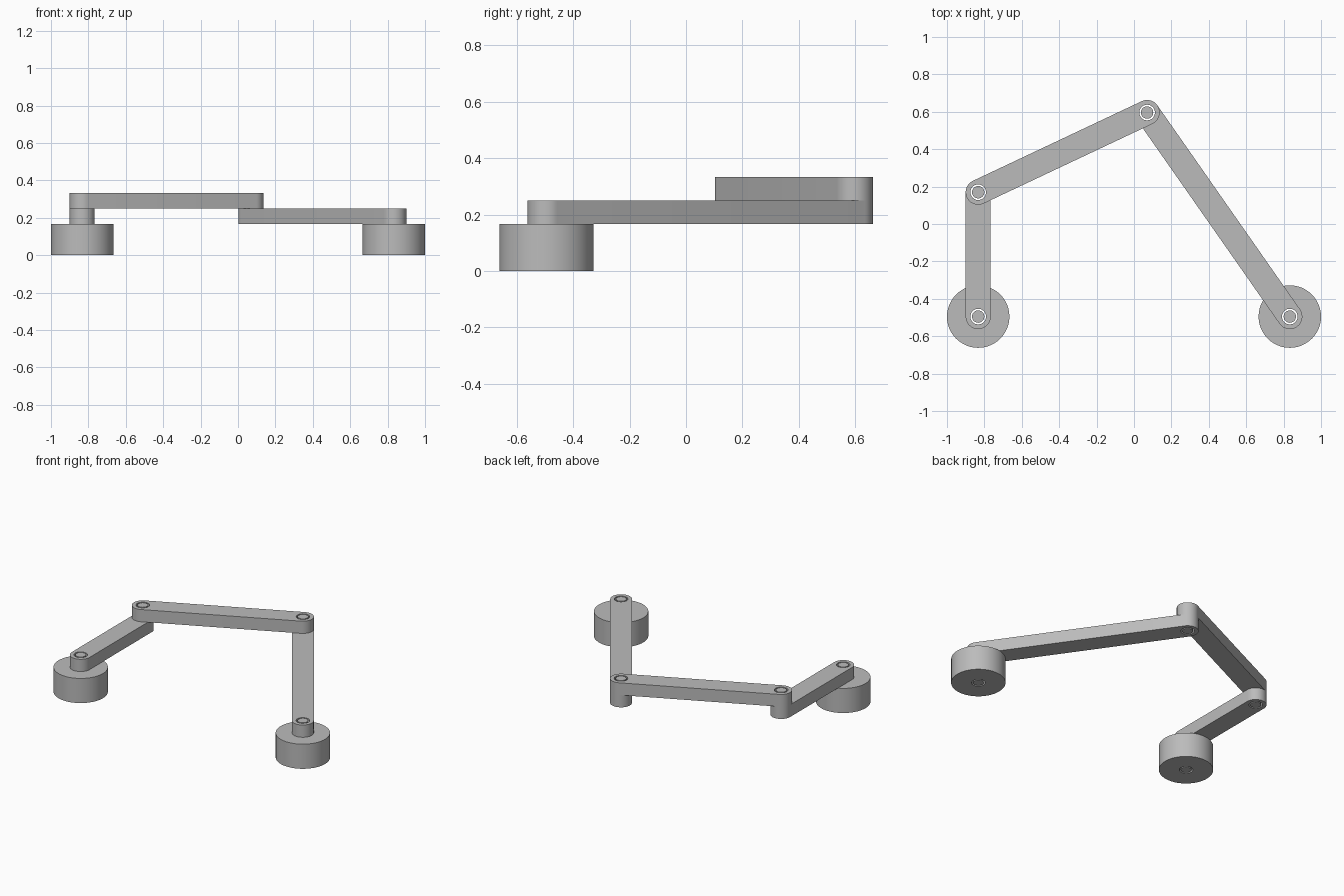
import bpy
import bmesh
from math import pi, cos, sin, atan2
from mathutils import Vector

cube = bpy.data.objects.get("Cube")
if cube:
    bpy.data.objects.remove(cube, do_unlink=True)

grey = bpy.data.materials.new("metal_grey")
grey.use_nodes = True
GREY = (0.5, 0.5, 0.5, 1)
grey.diffuse_color = GREY
grey.node_tree.nodes["Principled BSDF"].inputs["Base Color"].default_value = GREY

# Pivot points of the linkage
LEFT_BASE = Vector((0.833, -0.495))
RIGHT_BASE = Vector((-0.833, -0.495))
RIGHT_JOINT = Vector((-0.833, 0.17))
LEFT_JOINT = Vector((0.07, 0.596))

BASE_R, LINK_R, HOLE_R, PIN_R = 0.167, 0.067, 0.0417, 0.033
Z_BASE, Z_LINK, Z_TOP = 0.167, 0.25, 0.333
HALF = 24


def arc(centre, radius, start, sweep, steps):
    angles = [start + sweep * i / steps for i in range(steps + 1)]
    return [centre + radius * Vector((cos(a), sin(a))) for a in angles]


def circle(centre, radius):
    return arc(centre, radius, 0, 2 * pi, 2 * HALF)[:-1]


def slot(a, b, radius):
    heading = atan2(b.y - a.y, b.x - a.x)
    return (arc(b, radius, heading - pi / 2, pi, HALF)
            + arc(a, radius, heading + pi / 2, pi, HALF))


def plate(name, loops, z0, z1):
    """Fill an outline with optional holes and thicken it upwards."""
    bm = bmesh.new()
    for loop in loops:
        verts = [bm.verts.new((p.x, p.y, z0)) for p in loop]
        for i, v in enumerate(verts):
            bm.edges.new((verts[i - 1], v))
    bmesh.ops.triangle_fill(bm, edges=bm.edges[:], use_beauty=True,
                            normal=(0, 0, 1))
    bm.normal_update()
    for face in bm.faces:
        if face.normal.z < 0:
            face.normal_flip()
    mesh = bpy.data.meshes.new(name)
    bm.to_mesh(mesh)
    bm.free()
    mesh.materials.append(grey)
    obj = bpy.data.objects.new(name, mesh)
    bpy.context.collection.objects.link(obj)
    solid = obj.modifiers.new("thickness", "SOLIDIFY")
    solid.thickness = z1 - z0
    solid.offset = 1
    bpy.ops.object.select_all(action="DESELECT")
    obj.select_set(True)
    bpy.context.view_layer.objects.active = obj
    bpy.ops.object.modifier_apply(modifier=solid.name)
    bpy.ops.object.shade_smooth_by_angle()


# Round bases with a central bore
for side, pivot in (("left", LEFT_BASE), ("right", RIGHT_BASE)):
    plate(side + "_base", [circle(pivot, BASE_R), circle(pivot, HOLE_R)], 0, Z_BASE)

# Flat round-ended links with a hole at each end
for name, a, b, z0, z1 in (
        ("right_crank", RIGHT_BASE, RIGHT_JOINT, Z_BASE, Z_LINK),
        ("left_rocker", LEFT_BASE, LEFT_JOINT, Z_BASE, Z_LINK),
        ("coupler", RIGHT_JOINT, LEFT_JOINT, Z_LINK, Z_TOP)):
    plate(name, [slot(a, b, LINK_R), circle(a, HOLE_R), circle(b, HOLE_R)], z0, z1)

# Hinge pins standing loose in the holes
for name, pivot, z0, z1 in (
        ("left_base_pin", LEFT_BASE, 0, Z_LINK),
        ("right_base_pin", RIGHT_BASE, 0, Z_LINK),
        ("left_joint_pin", LEFT_JOINT, Z_BASE, Z_TOP),
        ("right_joint_pin", RIGHT_JOINT, Z_BASE, Z_TOP)):
    plate(name, [circle(pivot, PIN_R)], z0, z1)
